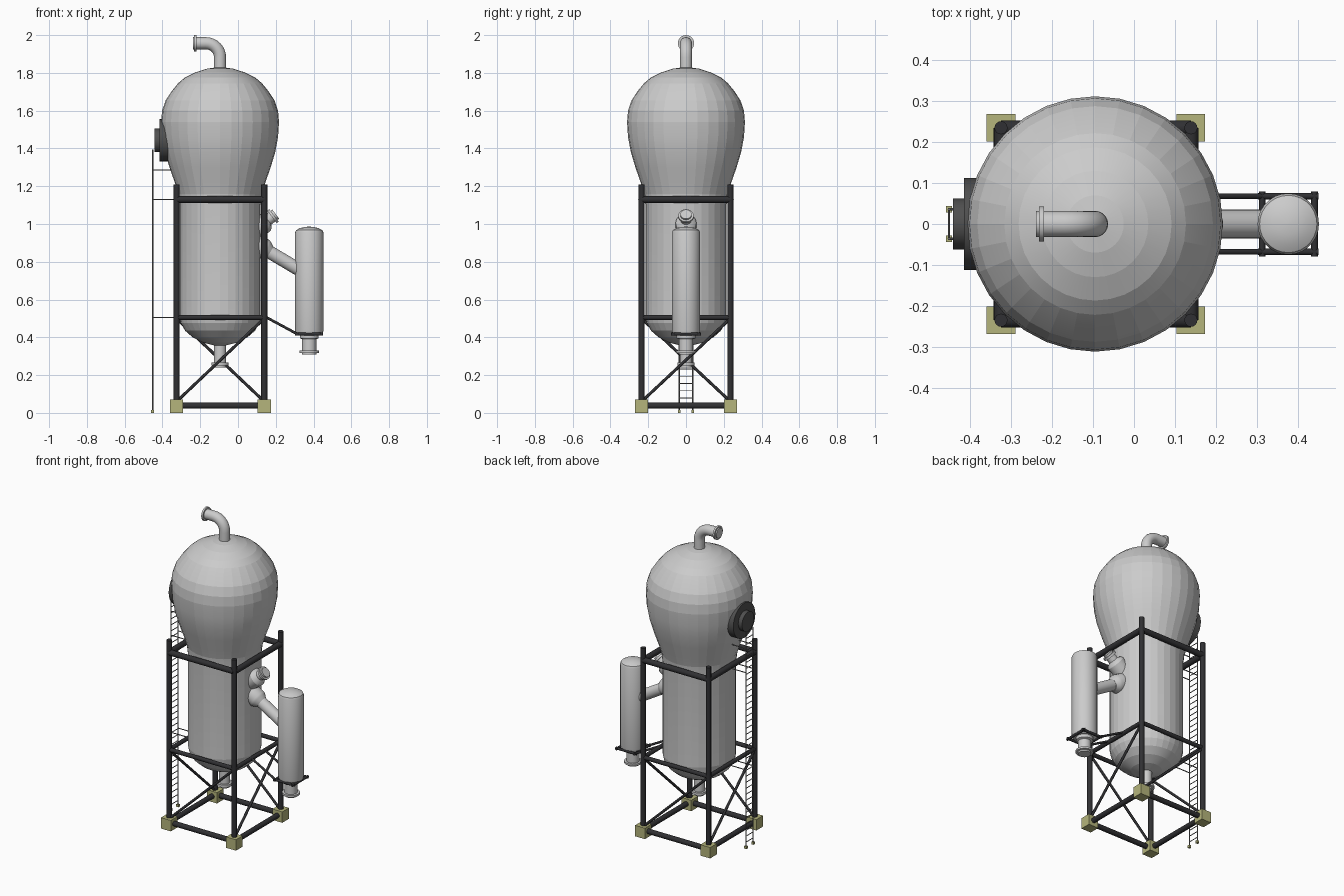
import bpy, bmesh, math
from mathutils import Vector

if "Cube" in bpy.data.objects:
    bpy.data.objects.remove(bpy.data.objects["Cube"])

def material(name, col):
    m = bpy.data.materials.new(name)
    m.diffuse_color = (*col, 1)
    m.use_nodes = True
    m.node_tree.nodes["Principled BSDF"].inputs["Base Color"].default_value = m.diffuse_color
    return m

DARK = material("dark_steel", (0.03, 0.03, 0.033))
COVER = material("cover_steel", (0.08, 0.08, 0.08))
YELLOW = material("pale_yellow", (0.46, 0.46, 0.2))
RUNG = material("ladder_grey", (0.2, 0.2, 0.2))
CX = -0.095                      # vessel axis
PX, PY = (-0.325, 0.139), 0.235  # post positions

def finish(name, bm, mat=None, smooth=None):
    bmesh.ops.recalc_face_normals(bm, faces=bm.faces)
    me = bpy.data.meshes.new(name)
    bm.to_mesh(me)
    bm.free()
    ob = bpy.data.objects.new(name, me)
    bpy.context.collection.objects.link(ob)
    if mat:
        me.materials.append(mat)
    if smooth:
        bpy.ops.object.select_all(action='DESELECT')
        ob.select_set(True)
        bpy.context.view_layer.objects.active = ob
        bpy.ops.object.shade_smooth_by_angle(angle=math.radians(smooth))
    return ob

def add_lathe(bm, profile, origin, axis=(0, 0, 1), n=24):
    """Revolve (radius, height) points about an axis; ends are capped."""
    q = Vector((0, 0, 1)).rotation_difference(Vector(axis).normalized())
    rings = []
    for r, h in profile:
        rings.append([bm.verts.new(Vector(origin) + q @ Vector(
            (r * math.cos(2 * math.pi * i / n), r * math.sin(2 * math.pi * i / n), h)))
            for i in range(n)])
    for a, b in zip(rings, rings[1:]):
        for i in range(n):
            j = (i + 1) % n
            bm.faces.new((a[i], a[j], b[j], b[i]))
    bm.faces.new(rings[0][::-1])
    bm.faces.new(rings[-1])

def lathe(name, profile, origin, axis=(0, 0, 1), n=24, mat=None, smooth=30):
    bm = bmesh.new()
    add_lathe(bm, profile, origin, axis, n)
    return finish(name, bm, mat, smooth)

def rods(name, pairs, r, mat, n=12):
    bm = bmesh.new()
    for a, b in pairs:
        d = Vector(b) - Vector(a)
        add_lathe(bm, [(r, 0), (r, d.length)], a, d, n)
    return finish(name, bm, mat, 40)

def boxes(name, centres, size, mat):
    bm = bmesh.new()
    for c in centres:
        for v in bmesh.ops.create_cube(bm, size=1)["verts"]:
            v.co = Vector(c) + Vector([v.co[i] * size[i] for i in range(3)])
    return finish(name, bm, mat)

# Main vessel: bowl bottom, column, swollen head
lathe("vessel", [(0.035, 0.358), (0.09, 0.372), (0.145, 0.40), (0.185, 0.435), (0.208, 0.475),
                 (0.215, 0.51), (0.215, 1.10), (0.222, 1.16), (0.24, 1.22), (0.268, 1.30),
                 (0.292, 1.38), (0.307, 1.46), (0.312, 1.54), (0.307, 1.60), (0.288, 1.655),
                 (0.255, 1.705), (0.222, 1.745), (0.187, 1.775), (0.13, 1.803),
                 (0.07, 1.822), (0.015, 1.83)], (CX, 0, 0), n=32, smooth=8)

# Bottom outlet with flange
lathe("bottom_outlet", [(0.032, 0.24), (0.032, 0.252), (0.046, 0.252), (0.046, 0.268),
                        (0.032, 0.268), (0.032, 0.38)], (CX, 0, 0))

# Top vent: bent pipe swept from sections
bm = bmesh.new()
R, r, n, rings = 0.075, 0.032, 20, []
path = [(CX, 1.81, 0)]
path += [(CX - R + R * math.cos(t), 1.882 + R * math.sin(t), t)
         for t in [k * math.pi / 16 for k in range(9)]]
path += [(-0.239, 1.957, math.pi / 2)]
for x, z, t in path:
    rings.append([bm.verts.new((x + r * math.cos(a) * math.cos(t), r * math.sin(a),
                                z + r * math.cos(a) * math.sin(t)))
                  for a in [2 * math.pi * i / n for i in range(n)]])
for a, b in zip(rings, rings[1:]):
    for i in range(n):
        bm.faces.new((a[i], a[(i + 1) % n], b[(i + 1) % n], b[i]))
bm.faces.new(rings[0])
bm.faces.new(rings[-1])
finish("top_vent", bm, None, 35)
lathe("vent_flange", [(0.043, 0), (0.043, 0.012)], (-0.22, 0, 1.957), (-1, 0, 0))

# Manhole on the left of the head
lathe("manhole", [(0.112, 0), (0.112, 0.065), (0.062, 0.065), (0.062, 0.092)],
      (-0.35, 0, 1.443), (-1, 0, 0), 28, COVER)

# Frame posts, beams, braces and feet
corners = [(PX[0], -PY), (PX[1], -PY), (PX[1], PY), (PX[0], PY)]
edges = list(zip(corners, corners[1:] + corners[:1]))
rods("posts", [((x, y, 0.03), (x, y, 1.21)) for x, y in corners], 0.016, DARK, 16)
for name, z, rad in (("top_beams", 1.13, 0.018), ("middle_beams", 0.505, 0.013),
                     ("base_beams", 0.038, 0.016)):
    rods(name, [((*a, z), (*b, z)) for a, b in edges], rad, DARK, 16)
rods("braces", [((*a, 0.06), (*b, 0.5)) for a, b in edges], 0.008, DARK)
boxes("feet", [(x, y, 0.035) for x, y in corners], (0.07, 0.068, 0.07), YELLOW)

# Side tank with drain
TX = 0.377
lathe("side_tank", [(0.06, 0.415), (0.072, 0.422), (0.075, 0.435), (0.075, 0.955),
                    (0.07, 0.967), (0.05, 0.978), (0.025, 0.984), (0.005, 0.986)], (TX, 0, 0), n=28)
lathe("tank_drain", [(0.038, 0.308), (0.038, 0.318), (0.052, 0.318), (0.052, 0.33),
                     (0.038, 0.33), (0.038, 0.39), (0.05, 0.395), (0.05, 0.425)], (TX, 0, 0))

# Tank cradle and struts back to the frame
rods("cradle", [((x, -0.08, 0.417), (x, 0.08, 0.417)) for x in (0.313, 0.441)]
     + [((0.303, y, 0.417), (0.451, y, 0.417)) for y in (-0.068, 0.068)], 0.008, DARK)
rods("cradle_struts", [((PX[1], y, 0.512), (0.315, y, 0.417)) for y in (-0.068, 0.068)],
     0.007, DARK)

# Pipe from vessel to side tank, with collar at the vessel
d = (0.86, 0, -0.51)
lathe("transfer_pipe", [(0.035, 0), (0.035, 0.26)], (0.11, 0, 0.885), d)
lathe("transfer_collar", [(0.056, 0), (0.056, 0.058), (0.05, 0.07), (0.036, 0.092)],
      (0.09, 0, 0.895), d)

# Capped nozzle above it
d = (0.8, 0, 0.6)
lathe("upper_nozzle", [(0.055, 0), (0.055, 0.062), (0.048, 0.073), (0.03, 0.085), (0.03, 0.112),
                       (0.041, 0.112), (0.041, 0.126), (0.03, 0.126), (0.03, 0.137)],
      (0.09, 0, 0.97), d)

# Ladder with rungs, wall brackets and pads
LX, LY = -0.452, 0.036
rods("ladder_rails", [((LX, s * LY, 0.01), (LX, s * LY, 1.395)) for s in (-1, 1)], 0.0035, RUNG, 8)
rods("ladder_rungs", [((LX, -LY, 0.04 + 0.0385 * k), (LX, LY, 0.04 + 0.0385 * k))
                      for k in range(36)], 0.0025, RUNG, 6)
rods("ladder_brackets", [((LX, s * LY, z), (x, s * LY, z)) for s in (-1, 1)
                         for z, x in ((0.505, -0.32), (1.13, -0.32), (1.285, -0.345))],
     0.003, RUNG, 8)
boxes("ladder_pads", [(LX, s * LY, 0.008) for s in (-1, 1)], (0.015, 0.015, 0.016), YELLOW)
